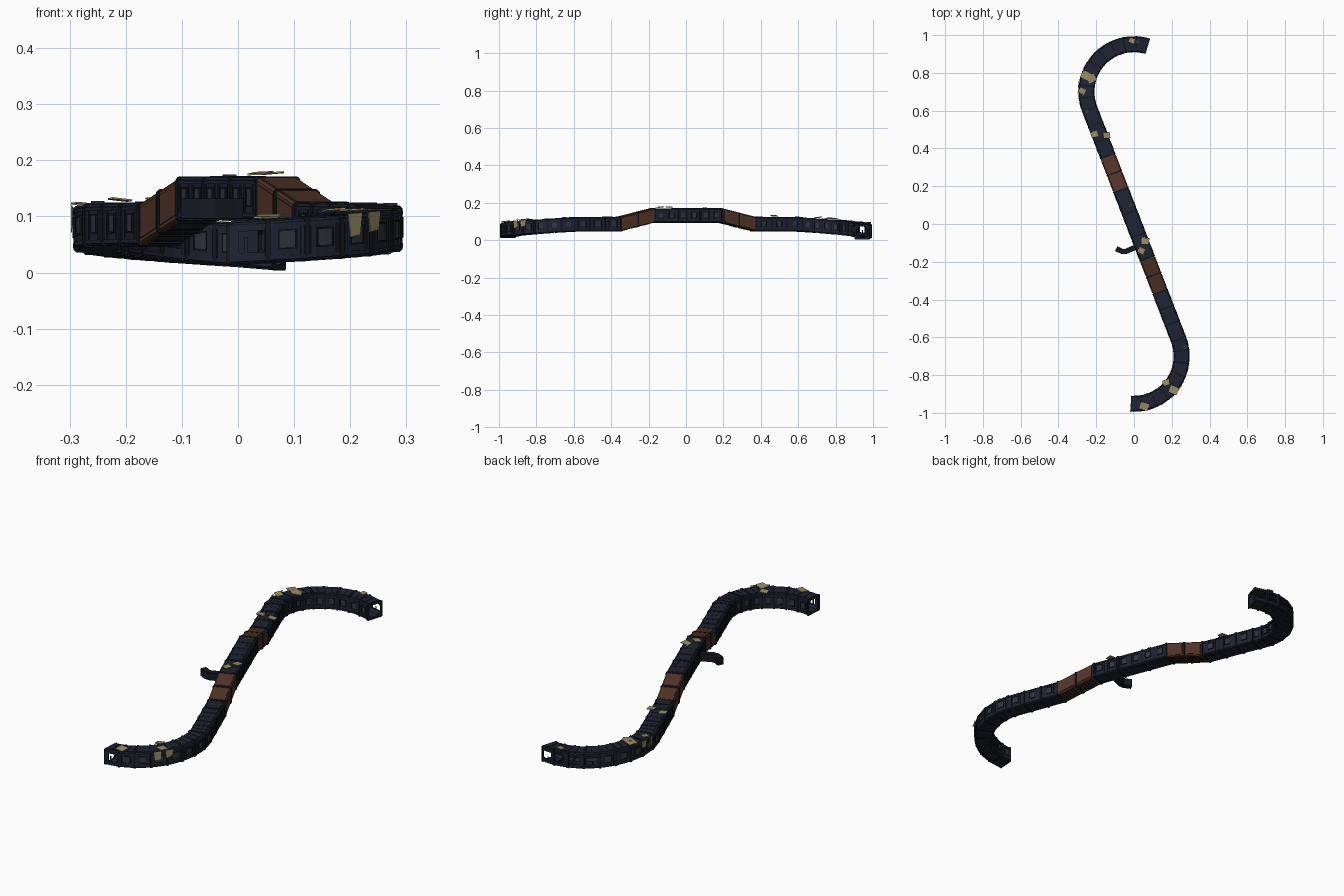
import bpy, bmesh, math, random
from mathutils import Vector, Matrix, Euler

if "Cube" in bpy.data.objects:
    bpy.data.objects.remove(bpy.data.objects["Cube"])

random.seed(4)
R, C = 0.252, 0.70                      # bend radius, bend centre distance
A0 = math.asin(R / C)
HALF = math.sqrt(C * C - R * R)         # half length of the straight run
NORTH, SOUTH = 1.216, -1.159            # path ends
HW, H = 0.040, 0.074                    # corridor half width and height


def material(name, rgb):
    m = bpy.data.materials.new(name)
    m.diffuse_color = (*rgb, 1)
    m.use_nodes = True
    m.node_tree.nodes["Principled BSDF"].inputs["Base Color"].default_value = m.diffuse_color
    return m


NAVY = material("dark_navy", (0.013, 0.017, 0.032))
BLACK = material("blackened_steel", (0.007, 0.009, 0.015))
STEEL = material("worn_steel", (0.03, 0.036, 0.05))
RUST = material("rust_brown", (0.085, 0.034, 0.022))
TAN = material("tan_sheet", (0.32, 0.26, 0.14))


def floor_z(s):
    keys = [(0, .095), (.193, .095), (.386, .049), (HALF, .047)]
    keys.append((1.216, .006) if s > 0 else (1.159, .014))
    a = min(abs(s), keys[-1][0])
    for (p, z0), (q, z1) in zip(keys, keys[1:]):
        if a <= q:
            return z0 + (z1 - z0) * (a - p) / (q - p)


def frame(s):
    """Point on the S path and its sideways direction."""
    a = abs(s)
    if a <= HALF:
        t = Vector((-math.sin(A0), math.cos(A0), 0))
        p = t * a
    else:
        ang = math.pi + A0 - (a - HALF) / R
        p = Vector((R * math.cos(ang), C + R * math.sin(ang), 0))
        t = Vector((math.sin(ang), -math.cos(ang), 0))
    if s < 0:
        p = -p
    p.z = floor_z(s)
    return p, Vector((-t.y, t.x, 0))


def pt(s, u, v):
    p, n = frame(s)
    return p + n * u + Vector((0, 0, v))


def octagon(hw, v0, v1, c):
    right = [(hw - c, v0), (hw, v0 + c), (hw, v1 - c), (hw - c, v1)]
    return right + [(-u, v) for u, v in reversed(right)]


def steps(s0, s1):
    n = 4 if max(abs(s0), abs(s1)) > HALF and abs(s1 - s0) > 0.02 else 1
    return [s0 + (s1 - s0) * i / n for i in range(n + 1)]


def slab(bm, u0, u1, v0, v1, s0, s1):
    """Solid box that follows the path."""
    rows = [[bm.verts.new(pt(s, u, v)) for u, v in ((u0, v0), (u1, v0), (u1, v1), (u0, v1))]
            for s in steps(s0, s1)]
    for a, b in zip(rows, rows[1:]):
        for i in range(4):
            j = (i + 1) % 4
            bm.faces.new((a[i], a[j], b[j], b[i]))
    bm.faces.new(rows[0])
    bm.faces.new(rows[-1])


def ring(bm, outer, inner, s0, s1, skip=None):
    """Hollow sleeve along the path; skip leaves one side open."""
    rows = [([bm.verts.new(pt(s, *q)) for q in outer], [bm.verts.new(pt(s, *q)) for q in inner])
            for s in steps(s0, s1)]
    for a, b in zip(rows, rows[1:]):
        for k in (0, 1):
            for i in range(8):
                j = (i + 1) % 8
                if i != skip:
                    bm.faces.new((a[k][i], a[k][j], b[k][j], b[k][i]))
    for o, q in (rows[0], rows[-1]):
        for i in range(8):
            j = (i + 1) % 8
            if i != skip:
                bm.faces.new((o[i], o[j], q[j], q[i]))


def finish(bm, name, mat):
    bmesh.ops.recalc_face_normals(bm, faces=bm.faces)
    me = bpy.data.meshes.new(name)
    bm.to_mesh(me)
    bm.free()
    me.materials.append(mat)
    ob = bpy.data.objects.new(name, me)
    bpy.context.collection.objects.link(ob)


def split(a, b, n):
    return [(a + (b - a) * i / n, a + (b - a) * (i + 1) / n) for i in range(n)]


arc_n, arc_s = split(HALF, NORTH, 9), split(SOUTH, -HALF, 8)
flats = split(.386, HALF, 3) + split(-HALF, -.386, 3)
ramps = split(.193, .386, 2) + split(-.386, -.193, 2)
deck = split(-.193, .193, 3)
modules = arc_n + arc_s + flats + deck

hull, ribs, trim, plates, windows, glass = (bmesh.new() for _ in range(6))
OUT, INN = octagon(HW, 0, H, .004), octagon(HW - .004, .005, H - .005, .011)
RIB_OUT, RIB_IN = octagon(HW + .003, -.002, H + .002, .004), octagon(HW - .007, .008, H - .008, .016)

# corridor shell, module by module
for s0, s1 in modules:
    broken = 1 if (s0, s1) in arc_n[-4:] else 5 if (s0, s1) == arc_s[0] else None
    ring(hull, OUT, INN, s0, s1, broken)
    L = s1 - s0
    for side in (1, -1):
        def wall(bm, a, b, v0, v1, d):
            u = sorted((side * (HW - .002), side * (HW + d)))
            slab(bm, u[0], u[1], v0, v1, s0 + a * L, s0 + b * L)
        wall(trim, 0, 1, .004, .011, .002)
        wall(trim, 0, 1, .063, .069, .002)
        if (broken, side) in ((1, 1), (5, -1)):
            # torn wall: sill, lintel and leftover posts
            wall(trim, 0, 1, .004, .016 + random.random() * .006, .001)
            wall(trim, 0, 1, .056 + random.random() * .005, .070, .001)
            wall(trim, 0, .12 + random.random() * .2, .010, .066, .001)
            wall(trim, .42, .5, .010, .03 + random.random() * .03, .001)
            continue
        n = 2 if L > .1 else 1
        for k in range(n):
            c = (k + .5) / n
            w, f = .013 / L, .002 / L
            # window frame with pane and flanking battens
            wall(glass, c - w, c + w, .025, .054, .0005)
            wall(windows, c - w - f, c - w, .022, .057, .003)
            wall(windows, c + w, c + w + f, .022, .057, .003)
            wall(windows, c - w, c + w, .054, .057, .003)
            wall(windows, c - w, c + w, .022, .025, .003)
            for e in (-1, 1):
                m = c + e * .023 / L
                wall(trim, m - f, m + f, .010, .064, .002)
    # roof and belly plates
    for a, b in split(s0 + .004, s1 - .004, 2):
        h = H + .001 + random.random() * .003
        slab(plates, -.031, .031, H - .002, h, a + .002, b - .002)
        slab(plates, -.029, .029, -.002, .002, a + .003, b - .003)

# frames at every module joint
for s in sorted({round(x, 5) for m in modules for x in m}):
    a, b = max(SOUTH, s - .004), min(NORTH, s + .004)
    ring(ribs, RIB_OUT, RIB_IN, a, b)

# rusty ramp sections with rim bands and cross battens
ramp_bm, ramp_trim = bmesh.new(), bmesh.new()
for s0, s1 in ramps:
    ring(ramp_bm, OUT, INN, s0, s1)
    ring(ramp_trim, RIB_OUT, RIB_IN, s0, s0 + .004)
    ring(ramp_trim, RIB_OUT, RIB_IN, s1 - .004, s1)
    slab(ramp_bm, -.033, .033, H - .002, H + .002, s0 + .007, s1 - .007)
    for side in (-1, 1):
        u = sorted((side * (HW - .002), side * (HW + .002)))
        slab(ramp_bm, *u, .010, .064, s0 + .010, s1 - .010)
    for a, b in split(s0 + .008, s1 - .008, 6):
        slab(ramp_trim, -.030, .030, -.002, .002, a, a + .005)

finish(hull, "corridor_shell", NAVY)
finish(ribs, "joint_frames", BLACK)
finish(trim, "wall_trim", NAVY)
finish(plates, "roof_and_belly_plates", NAVY)
finish(windows, "window_frames", BLACK)
finish(glass, "window_panes", STEEL)
finish(ramp_bm, "rusty_ramps", RUST)
finish(ramp_trim, "ramp_battens", BLACK)

# bent side duct leaving the raised deck
bm = bmesh.new()
path = [Vector((.02, -.118, 0)), Vector((-.045, -.146, 0)), Vector((-.062, -.146, 0)), Vector((-.094, -.130, 0))]
rows = []
for i, p in enumerate(path):
    t = (path[min(i + 1, 3)] - path[max(i - 1, 0)]).normalized()
    n = Vector((-t.y, t.x, 0))
    rows.append([bm.verts.new(p + n * u + Vector((0, 0, z))) for u, z in
                 ((-.014, .096), (.014, .096), (.014, .132), (-.014, .132))])
for a, b in zip(rows, rows[1:]):
    for i in range(4):
        bm.faces.new((a[i], a[(i + 1) % 4], b[(i + 1) % 4], b[i]))
bm.faces.new(rows[0])
cap = bm.faces.new(rows[-1])
bmesh.ops.inset_region(bm, faces=[cap], thickness=.003)
bmesh.ops.translate(bm, verts=cap.verts, vec=(.012, -.006, 0))
finish(bm, "side_duct", BLACK)

# loose tan sheets lying on the roof: x, y, size
samples = [SOUTH + (NORTH - SOUTH) * i / 400 for i in range(401)]
bm = bmesh.new()
for x, y, size in [(-.255, .785, .05), (-.225, .77, .045), (-.275, .705, .036), (-.21, .475, .036),
                   (-.145, .47, .036), (-.01, .972, .03), (.06, -.09, .04), (.04, -.14, .036),
                   (.17, -.84, .036), (.21, -.88, .046), (.055, -.965, .046)]:
    s = min(samples, key=lambda q: (frame(q)[0].xy - Vector((x, y))).length)
    rot = Euler((random.uniform(-.12, .12), random.uniform(-.12, .12), random.uniform(-.5, .5)))
    m = Matrix.LocRotScale(Vector((x, y, floor_z(s) + H + .008)), rot, Vector((size, size * .85, .003)))
    bmesh.ops.create_cube(bm, size=1, matrix=m)
finish(bm, "loose_roof_sheets", TAN)

# tan sheets hanging over the outer wall
bm = bmesh.new()
for s, side, v0, w in ((-.945, -1, .036, .03), (-.90, -1, .042, .032), (.735, 1, .03, .014), (.78, 1, .045, .03)):
    u0, u1 = side * (HW + .004), side * (HW + .006)
    quads = [[bm.verts.new(pt(s + a, u, v)) for a, v in
              ((-w * .35, v0), (w * .35, v0 + .003), (w / 2, H + .004), (-w / 2, H + .004))] for u in (u0, u1)]
    bm.faces.new(quads[0])
    bm.faces.new(quads[1])
    for i in range(4):
        j = (i + 1) % 4
        bm.faces.new((quads[0][i], quads[0][j], quads[1][j], quads[1][i]))
finish(bm, "hanging_sheets", TAN)

# small grey roof fittings
bm = bmesh.new()
for x, y in ((-.25, .595), (-.015, .10), (.272, -.65), (0.02, .965)):
    s = min(samples, key=lambda q: (frame(q)[0].xy - Vector((x, y))).length)
    m = Matrix.LocRotScale(Vector((x, y, floor_z(s) + H + .003)), Euler((0, 0, .4)), Vector((.02, .016, .006)))
    bmesh.ops.create_cube(bm, size=1, matrix=m)
finish(bm, "roof_fittings", STEEL)
